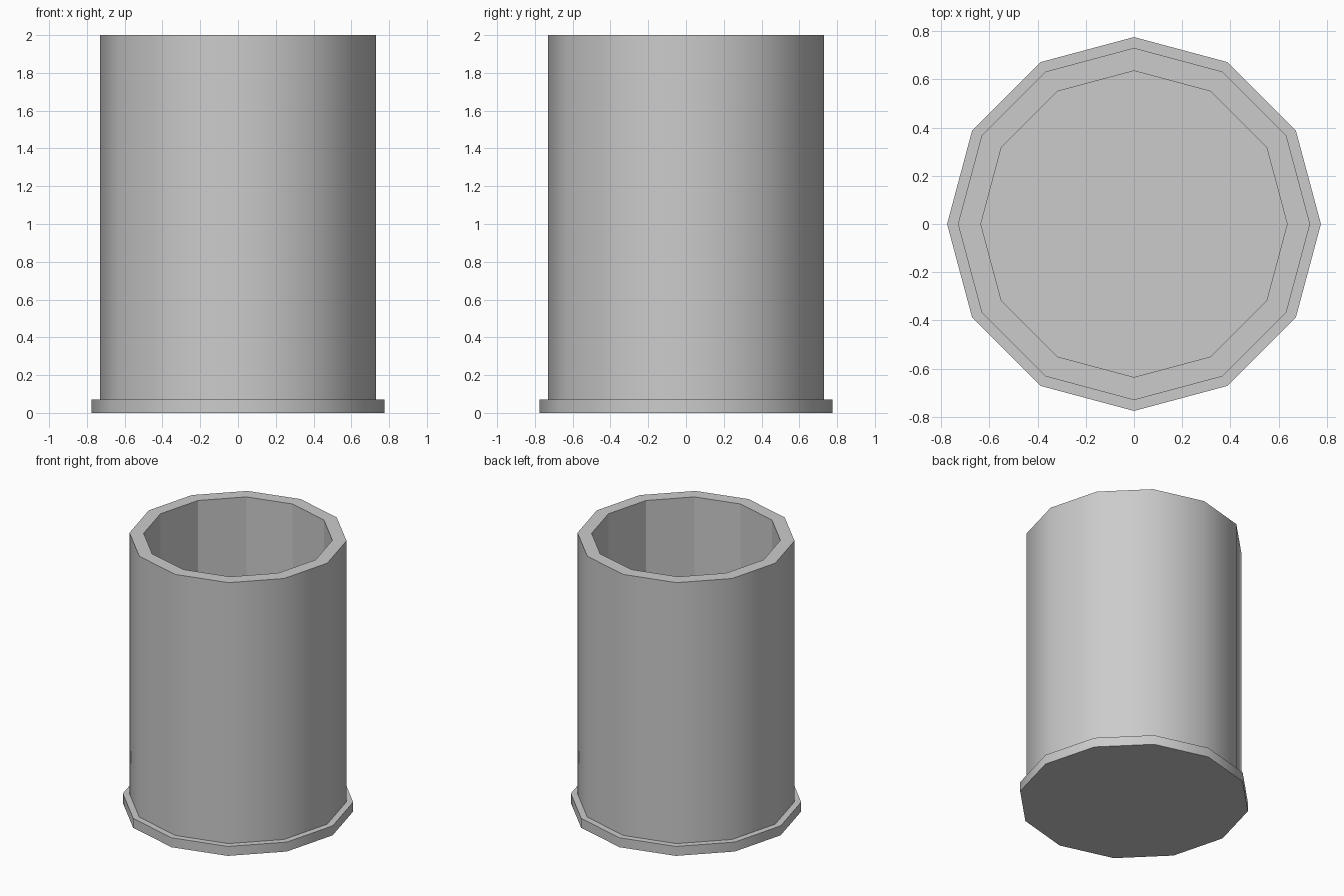
import bpy, bmesh, math

if "Cube" in bpy.data.objects:
    bpy.data.objects.remove(bpy.data.objects["Cube"])

SIDES = 12


def lathe(name, profile, smooth_bands, cap=False):
    """Spin a (radius, z) profile into a low-poly ring; optionally cap both ends."""
    bm = bmesh.new()
    rings = []
    for r, z in profile:
        rings.append([bm.verts.new((r * math.cos(math.tau * i / SIDES),
                                    r * math.sin(math.tau * i / SIDES), z))
                      for i in range(SIDES)])
    for b, (lo, hi) in enumerate(zip(rings, rings[1:])):
        for i in range(SIDES):
            j = (i + 1) % SIDES
            face = bm.faces.new((lo[i], lo[j], hi[j], hi[i]))
            face.smooth = b in smooth_bands
    if cap:
        bm.faces.new(rings[0][::-1])
        bm.faces.new(rings[-1])
    # Keep the rims crisp
    for e in bm.edges:
        if len(e.link_faces) == 2 and e.calc_face_angle() > math.radians(45):
            e.smooth = False
    mesh = bpy.data.meshes.new(name)
    bm.to_mesh(mesh)
    bm.free()
    obj = bpy.data.objects.new(name, mesh)
    bpy.context.collection.objects.link(obj)
    return obj


# Wide base disc, its top also closes the inside of the tube
lathe("base_plate", [(0.775, 0), (0.775, 0.07)], {0}, cap=True)

# Tube wall: smooth outside, flat rim, faceted inside
lathe("tube_wall", [(0.73, 0.07), (0.73, 2), (0.635, 2), (0.635, 0.07)], {0})
